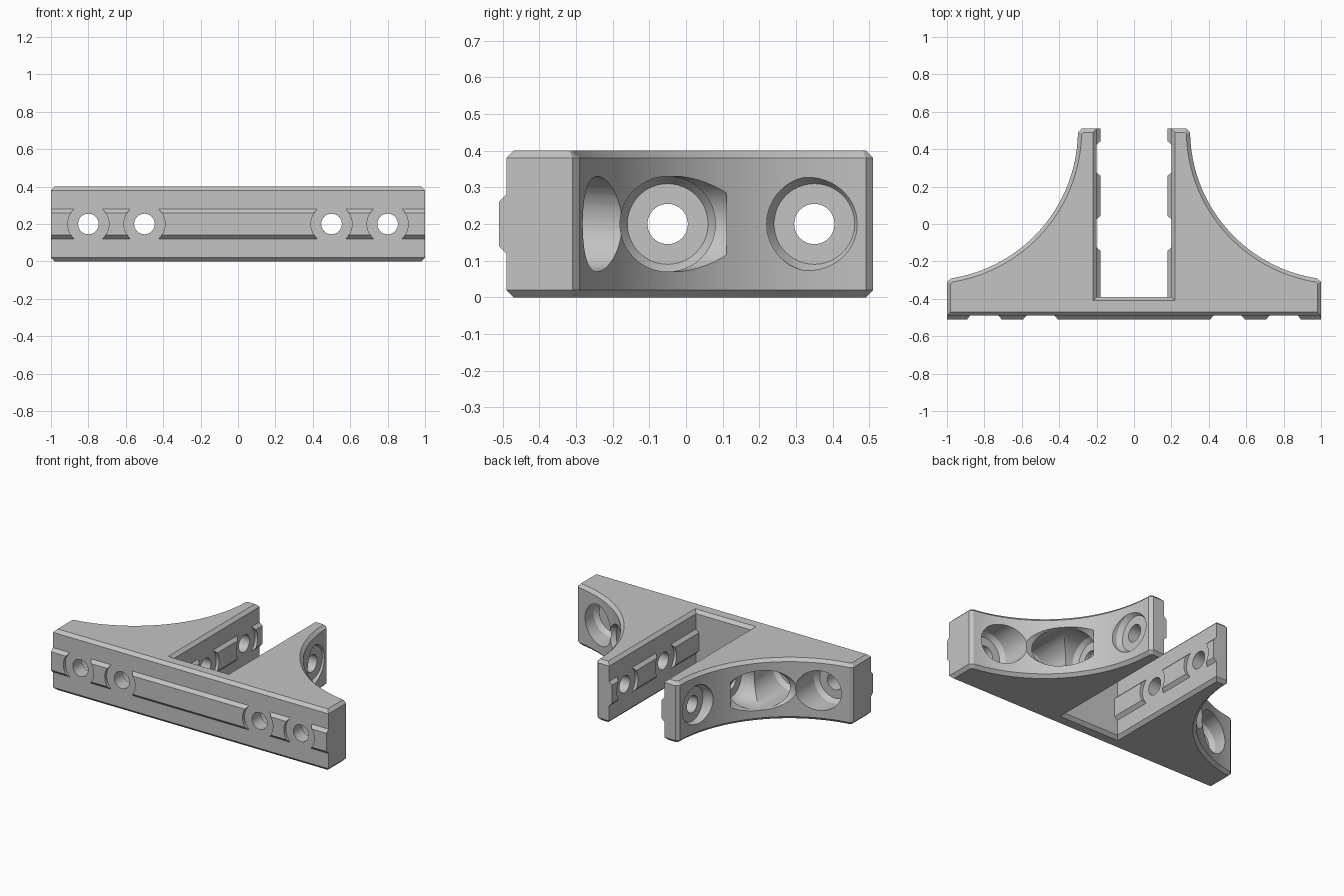
import bpy, bmesh
from math import sin, cos, radians, pi, acos
from mathutils import Matrix, Vector

cube = bpy.data.objects.get("Cube")
if cube:
    bpy.data.objects.remove(cube, do_unlink=True)

grey = bpy.data.materials.new("light grey plastic")
grey.use_nodes = True
grey.diffuse_color = (0.55, 0.55, 0.55, 1)
grey.node_tree.nodes["Principled BSDF"].inputs["Base Color"].default_value = grey.diffuse_color

HEIGHT, MID, EDGE = 0.4, 0.2, 0.02


def finish(name, bm):
    bmesh.ops.recalc_face_normals(bm, faces=bm.faces)
    mesh = bpy.data.meshes.new(name)
    bm.to_mesh(mesh)
    bm.free()
    mesh.materials.append(grey)
    obj = bpy.data.objects.new(name, mesh)
    bpy.context.collection.objects.link(obj)
    return obj


def prism(name, points, direction, rim=0):
    """Extrude a planar outline, optionally chamfering both end rims."""
    bm = bmesh.new()
    base = bm.faces.new([bm.verts.new(p) for p in points])
    ext = bmesh.ops.extrude_face_region(bm, geom=[base], use_keep_orig=True)
    moved = [g for g in ext["geom"] if isinstance(g, bmesh.types.BMVert)]
    bmesh.ops.translate(bm, verts=moved, vec=Vector(direction))
    bmesh.ops.recalc_face_normals(bm, faces=bm.faces)
    if rim:
        edges = [e for e in bm.edges if abs(e.verts[0].co.z - e.verts[1].co.z) < 1e-5]
        bmesh.ops.bevel(bm, geom=edges, offset=rim, segments=1, affect='EDGES')
    return finish(name, bm)


def turned(name, profile, origin, axis, sides=48):
    """Solid of stacked circles: profile holds (distance, radius) along the axis."""
    bm = bmesh.new()
    turn = Matrix.Translation(origin) @ Vector(axis).to_track_quat('Z', 'Y').to_matrix().to_4x4()
    rings = []
    for d, r in profile:
        rings.append([bm.verts.new(turn @ Vector((r * cos(2 * pi * i / sides),
                                                  r * sin(2 * pi * i / sides), d)))
                      for i in range(sides)])
    for a, b in zip(rings, rings[1:]):
        for i in range(sides):
            j = (i + 1) % sides
            bm.faces.new((a[i], a[j], b[j], b[i]))
    bm.faces.new(rings[0])
    bm.faces.new(rings[-1])
    obj = finish(name, bm)
    obj.hide_render = True
    return obj


def combine(obj, other, operation):
    mod = obj.modifiers.new("combine", 'BOOLEAN')
    mod.operation, mod.object, mod.solver = operation, other, 'EXACT'
    bpy.context.view_layer.objects.active = obj
    bpy.ops.object.modifier_apply(modifier=mod.name)
    bpy.data.objects.remove(other, do_unlink=True)


# Bracket body: half outline from the slot floor round the arm and arc to the front
start, end, steps = radians(180.7), 2 * pi - acos(-0.12 / 0.8), 56
arc = [(1.1 + 0.8 * cos(a), 0.5 + 0.8 * sin(a))
       for a in (start + (end - start) * i / steps for i in range(steps + 1))]
half = [(0.2, -0.39), (0.2, 0.51), (0.28, 0.51)] + arc + [(1, -0.31), (1, -0.49)]
outline = half + [(-x, y) for x, y in reversed(half)]
body = prism("bracket_body", [(x, y, 0) for x, y in outline], (0, 0, HEIGHT), EDGE)

# Hole positions: (point on mounting face, direction into the material)
front_holes = [(Vector((x, -0.49, MID)), Vector((0, 1, 0))) for x in (-0.8, -0.5, 0.5, 0.8)]
arm_holes = [(Vector((s * 0.2, y, MID)), Vector((s, 0, 0))) for s in (-1, 1) for y in (-0.05, 0.35)]

# Locating ridges: tapered bars, interrupted around every hole
section = [(-0.01, -0.08), (0, -0.08), (0.02, -0.06), (0.02, 0.06), (0, 0.08), (-0.01, 0.08)]
ridges = [(prism("front_ridge", [(-1, -0.49 - d, MID + h) for d, h in section], (2, 0, 0)),
           front_holes)]
for s in (-1, 1):
    bar = prism("arm_ridge", [(s * (0.2 - d), -0.395, MID + h) for d, h in section], (0, 0.905, 0))
    ridges.append((bar, [h for h in arm_holes if h[0].x * s > 0]))
for ridge, holes in ridges:
    for point, axis in holes:
        combine(ridge, turned("ridge_gap", [(-0.1, 0.11), (0.1, 0.11)], point, axis), 'DIFFERENCE')
    combine(body, ridge, 'UNION')

# Screw holes with flared counterbores opening on the curved side
for point, axis in front_holes + arm_holes:
    bore = [(0.09, 0.11), (0.12, 0.13), (0.6, 0.13)]
    combine(body, turned("counterbore", bore, point, axis), 'DIFFERENCE')
    combine(body, turned("screw_hole", [(-0.1, 0.055), (0.15, 0.055)], point, axis), 'DIFFERENCE')

bpy.ops.object.select_all(action='DESELECT')
body.select_set(True)
bpy.context.view_layer.objects.active = body
bpy.ops.object.shade_smooth_by_angle(angle=radians(30))
